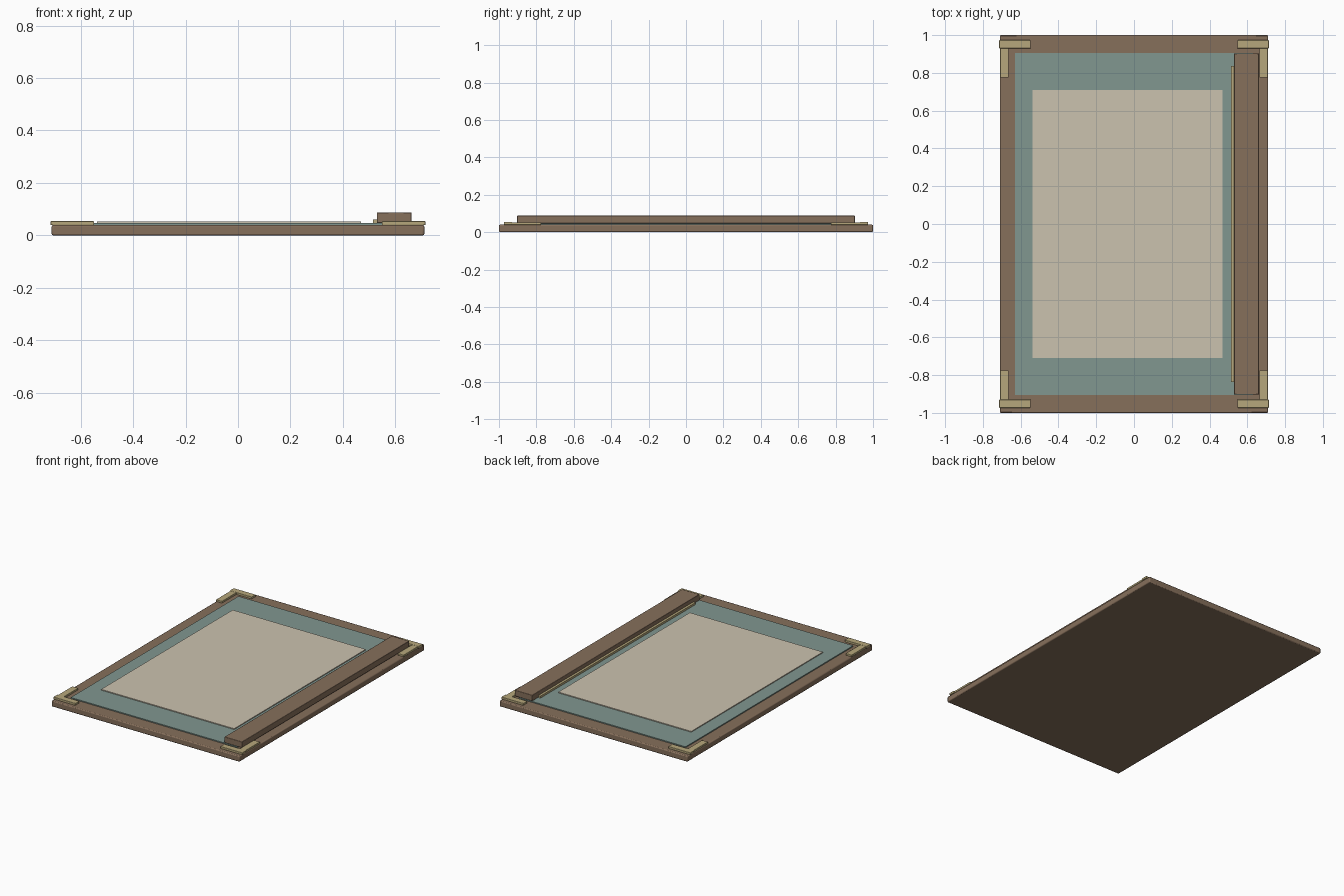
import bpy

old = bpy.data.objects.get("Cube")
if old:
    bpy.data.objects.remove(old, do_unlink=True)


def material(name, r, g, b):
    m = bpy.data.materials.new(name)
    m.use_nodes = True
    m.diffuse_color = (r, g, b, 1)
    m.node_tree.nodes["Principled BSDF"].inputs["Base Color"].default_value = (r, g, b, 1)
    return m


wood = material("brown wood", 0.24, 0.16, 0.105)
felt = material("teal mat", 0.22, 0.31, 0.28)
cream = material("cream paper", 0.60, 0.54, 0.43)
brass = material("pale brass", 0.47, 0.39, 0.20)


def box(name, x, y, z, mat, bevel=0):
    """Box given by its (low, high) extent on each axis."""
    bpy.ops.mesh.primitive_cube_add(size=1)
    ob = bpy.context.object
    ob.name = name
    ob.location = [(a + b) / 2 for a, b in (x, y, z)]
    ob.scale = [abs(b - a) for a, b in (x, y, z)]
    bpy.ops.object.transform_apply(location=False, rotation=False, scale=True)
    ob.data.materials.append(mat)
    if bevel:
        mod = ob.modifiers.new("soft_edges", "BEVEL")
        mod.width = bevel
        mod.segments = 2
        bpy.ops.object.shade_smooth_by_angle()
    return ob


# Backing board with its inlaid mat and sheet
box("board", (-0.71, 0.71), (-1, 1), (0, 0.04), wood, 0.006)
box("mat", (-0.63, 0.63), (-0.905, 0.905), (0.035, 0.047), felt)
box("paper", (-0.537, 0.468), (-0.71, 0.71), (0.047, 0.053), cream)

# Clamp rail and the thin metal strip along its inner edge
box("clamp_rail", (0.53, 0.662), (-0.903, 0.903), (0.047, 0.088), wood, 0.003)
box("clamp_strip", (0.514, 0.534), (-0.837, 0.837), (0.046, 0.061), brass)

# L-shaped corner brackets
for sx, side in ((-1, "right"), (1, "left")):
    for sy, end in ((-1, "front"), (1, "back")):
        box(f"bracket_short_{end}_{side}", (sx * 0.548, sx * 0.714),
            (sy * 0.93, sy * 0.973), (0.039, 0.054), brass, 0.002)
        box(f"bracket_long_{end}_{side}", (sx * 0.664, sx * 0.709),
            (sy * 0.775, sy * 0.973), (0.039, 0.0525), brass, 0.002)
